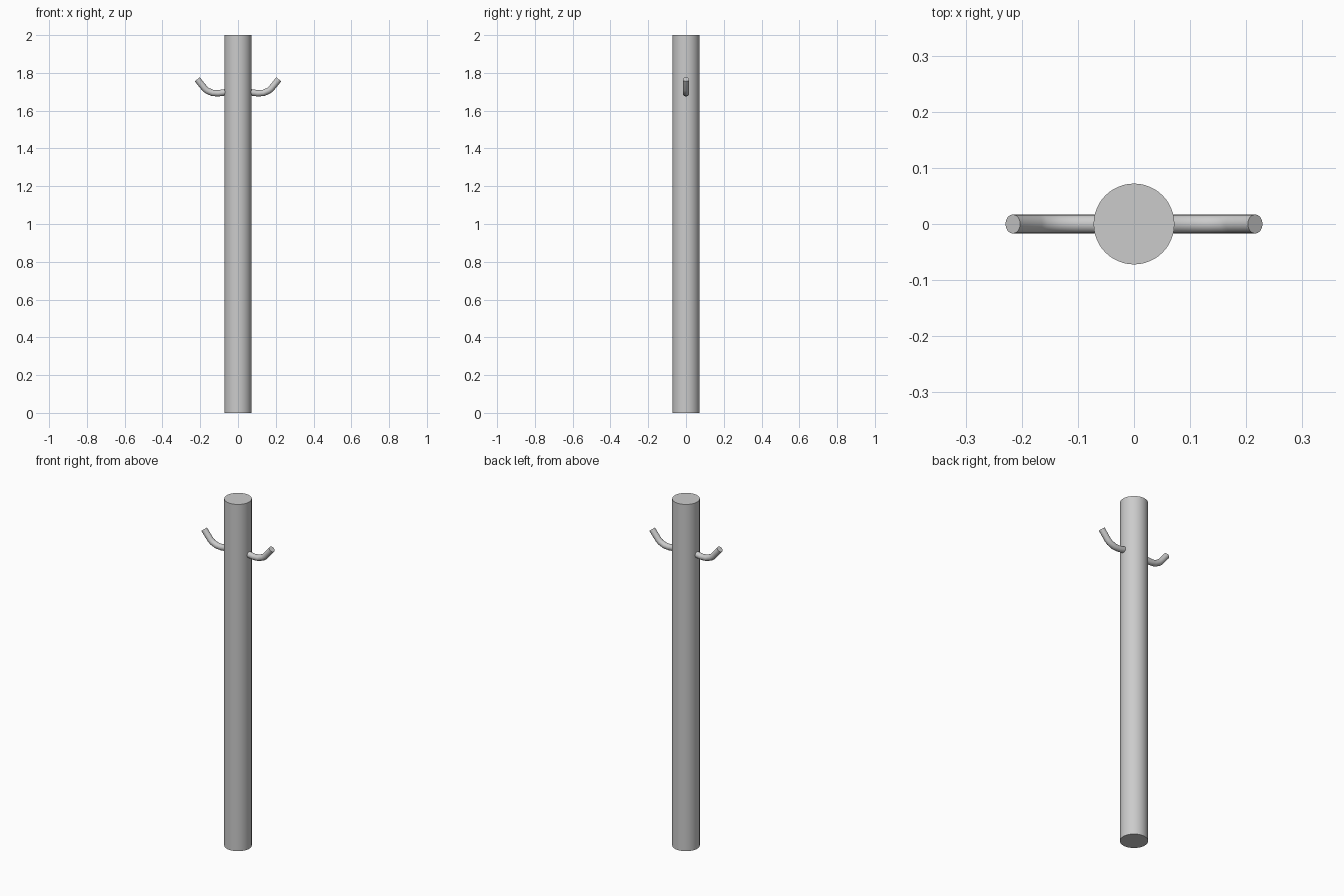
import bpy

if "Cube" in bpy.data.objects:
    bpy.data.objects.remove(bpy.data.objects["Cube"])


def smooth(obj):
    bpy.ops.object.select_all(action='DESELECT')
    obj.select_set(True)
    bpy.context.view_layer.objects.active = obj
    bpy.ops.object.shade_smooth_by_angle()


# Upright pole
bpy.ops.mesh.primitive_cylinder_add(vertices=48, radius=0.072, depth=2, location=(0, 0, 1))
pole = bpy.context.object
pole.name = "pole"
smooth(pole)

# Hook centre line, from inside the pole to the tip (x, z)
PATH = [(0.05, 1.702), (0.075, 1.696), (0.105, 1.692), (0.135, 1.694),
        (0.163, 1.706), (0.176, 1.717), (0.216, 1.766)]


def make_hook(name, side):
    curve = bpy.data.curves.new(name, 'CURVE')
    curve.dimensions = '3D'
    curve.bevel_depth = 0.017
    curve.bevel_resolution = 6
    curve.use_fill_caps = True
    spline = curve.splines.new('POLY')
    spline.points.add(len(PATH) - 1)
    for point, (x, z) in zip(spline.points, PATH):
        point.co = (side * x, 0, z, 1)
    hook = bpy.data.objects.new(name, curve)
    bpy.context.collection.objects.link(hook)
    bpy.ops.object.select_all(action='DESELECT')
    hook.select_set(True)
    bpy.context.view_layer.objects.active = hook
    bpy.ops.object.convert(target='MESH')
    hook = bpy.context.object
    # Weld the end caps to the tube
    bpy.ops.object.mode_set(mode='EDIT')
    bpy.ops.mesh.select_all(action='SELECT')
    bpy.ops.mesh.remove_doubles(threshold=0.0001)
    bpy.ops.mesh.normals_make_consistent(inside=False)
    bpy.ops.object.mode_set(mode='OBJECT')
    hook.name = name
    smooth(hook)


# A hook on each side
make_hook("right_hook", 1)
make_hook("left_hook", -1)
